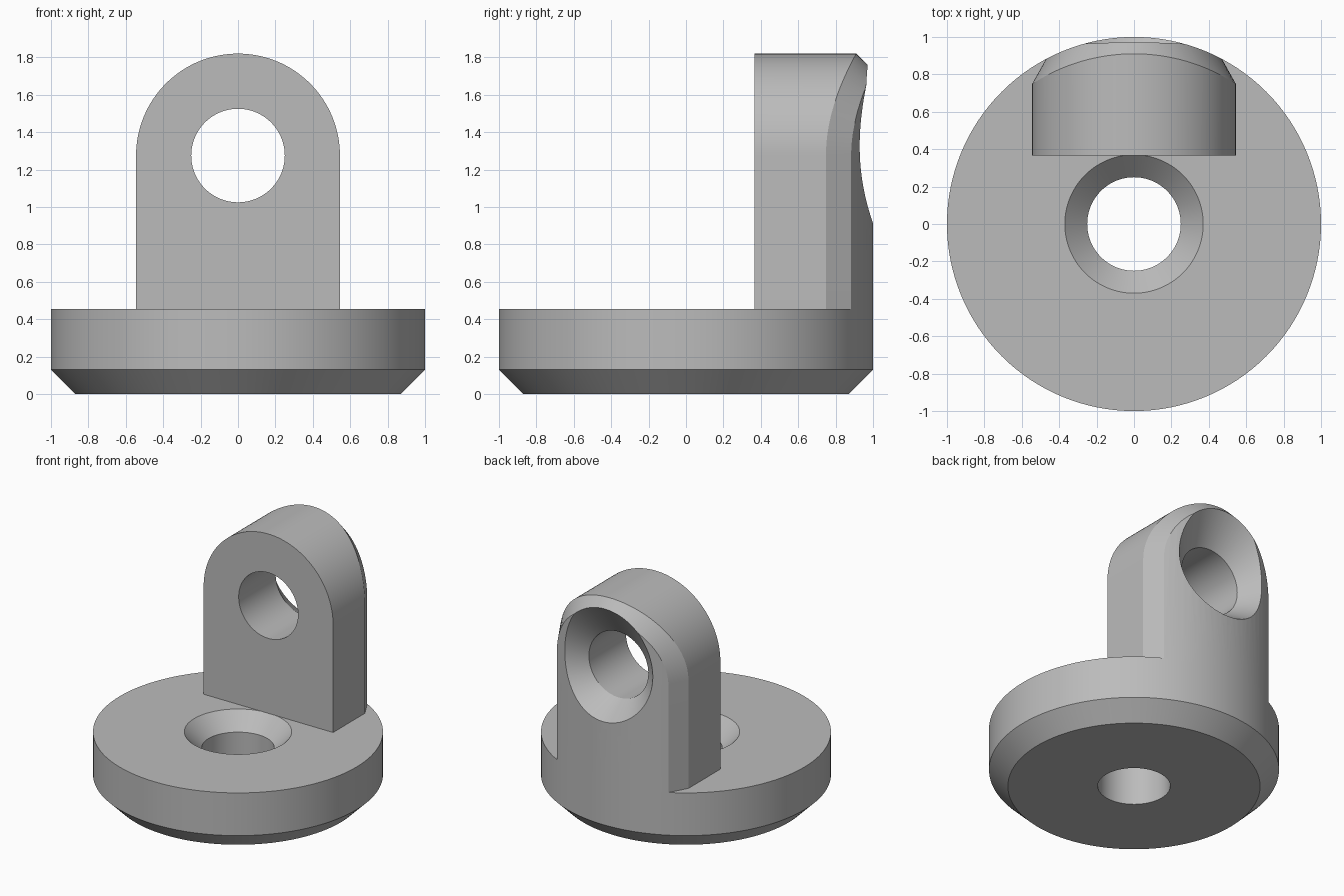
import bpy, bmesh
from math import sin, cos, pi, sqrt, radians

SEG = 128
TOP, FRONT, HALF, EYE = 0.455, 0.365, 0.545, 1.275

if "Cube" in bpy.data.objects:
    bpy.data.objects.remove(bpy.data.objects["Cube"])

grey = bpy.data.materials.new("plain_grey")
grey.use_nodes = True
colour = (0.5, 0.5, 0.5, 1)
grey.diffuse_color = colour
grey.node_tree.nodes["Principled BSDF"].inputs["Base Color"].default_value = colour


def loft(name, rings, closed=False):
    """Skin a list of equal point rings, capped at the ends or closed to a loop."""
    bm = bmesh.new()
    rows = [[bm.verts.new(p) for p in ring] for ring in rings]
    n = len(rows[0])
    pairs = list(zip(rows, rows[1:]))
    if closed:
        pairs.append((rows[-1], rows[0]))
    else:
        bm.faces.new(rows[0])
        bm.faces.new(rows[-1])
    for a, b in pairs:
        for i in range(n):
            j = (i + 1) % n
            bm.faces.new((a[i], a[j], b[j], b[i]))
    bmesh.ops.recalc_face_normals(bm, faces=bm.faces)
    mesh = bpy.data.meshes.new(name)
    bm.to_mesh(mesh)
    bm.free()
    mesh.materials.append(grey)
    obj = bpy.data.objects.new(name, mesh)
    bpy.context.collection.objects.link(obj)
    return obj


def angles(n=SEG):
    return [2 * pi * i / n for i in range(n)]


def flat_ring(r, z):
    return [(r * cos(a), r * sin(a), z) for a in angles()]


def upright_ring(r, y, z):
    return [(r * cos(a), y, z + r * sin(a)) for a in angles()]


def select(obj):
    bpy.ops.object.select_all(action='DESELECT')
    obj.select_set(True)
    bpy.context.view_layer.objects.active = obj


def boolean(obj, cutter, operation):
    cutter.hide_render = True
    mod = obj.modifiers.new("cut", 'BOOLEAN')
    mod.operation, mod.object, mod.solver = operation, cutter, 'EXACT'
    select(obj)
    bpy.ops.object.modifier_apply(modifier=mod.name)
    bpy.data.objects.remove(cutter)


# Round base with chamfered foot and countersunk hole
profile = [(0.87, 0), (1, 0.13), (1, TOP), (0.37, TOP), (0.25, TOP - 0.12), (0.25, 0)]
base = loft("round_base", [flat_ring(r, z) for r, z in profile], closed=True)

# Lug outline: point and outward normal, straight sides under a half round
ARC = 64
outline = [(HALF, TOP, 1, 0)]
for i in range(ARC + 1):
    a = pi * i / ARC
    outline.append((HALF * cos(a), EYE + HALF * sin(a), cos(a), sin(a)))
outline.append((-HALF, TOP, -1, 0))

# Lug body: its chamfer follows the round back and runs a little past it
front, shoulder, chamfer, back = [], [], [], []
for x, z, nx, nz in outline:
    inset = 0.075 + 0.015 * nz
    y0 = sqrt(1 - x * x) - 0.09
    xi, zi = x - nx * inset, z - nz * inset
    y1 = sqrt(1 - xi * xi)
    k = 1.4
    xe, ye, ze = x + k * (xi - x), y0 + k * (y1 - y0), z + k * (zi - z)
    front.append((x, FRONT, z))
    shoulder.append((x, y0, z))
    chamfer.append((xe, ye, ze))
    back.append((xe, 1.3, ze))
lug = loft("upright_lug", [front, shoulder, chamfer, back])

# Trim the back of the lug flush with the base
boolean(lug, loft("round_trim", [flat_ring(1, 0), flat_ring(1, 2.2)]), 'INTERSECT')

# Cross hole with an upward-leaning countersink at the back
hole = [upright_ring(0.25, 0.2, EYE), upright_ring(0.25, 0.81, EYE),
        upright_ring(0.545, 1.1, EYE + 0.125)]
boolean(lug, loft("hole_cutter", hole), 'DIFFERENCE')

for part in (base, lug):
    select(part)
    bpy.ops.object.shade_smooth_by_angle(angle=radians(25))
